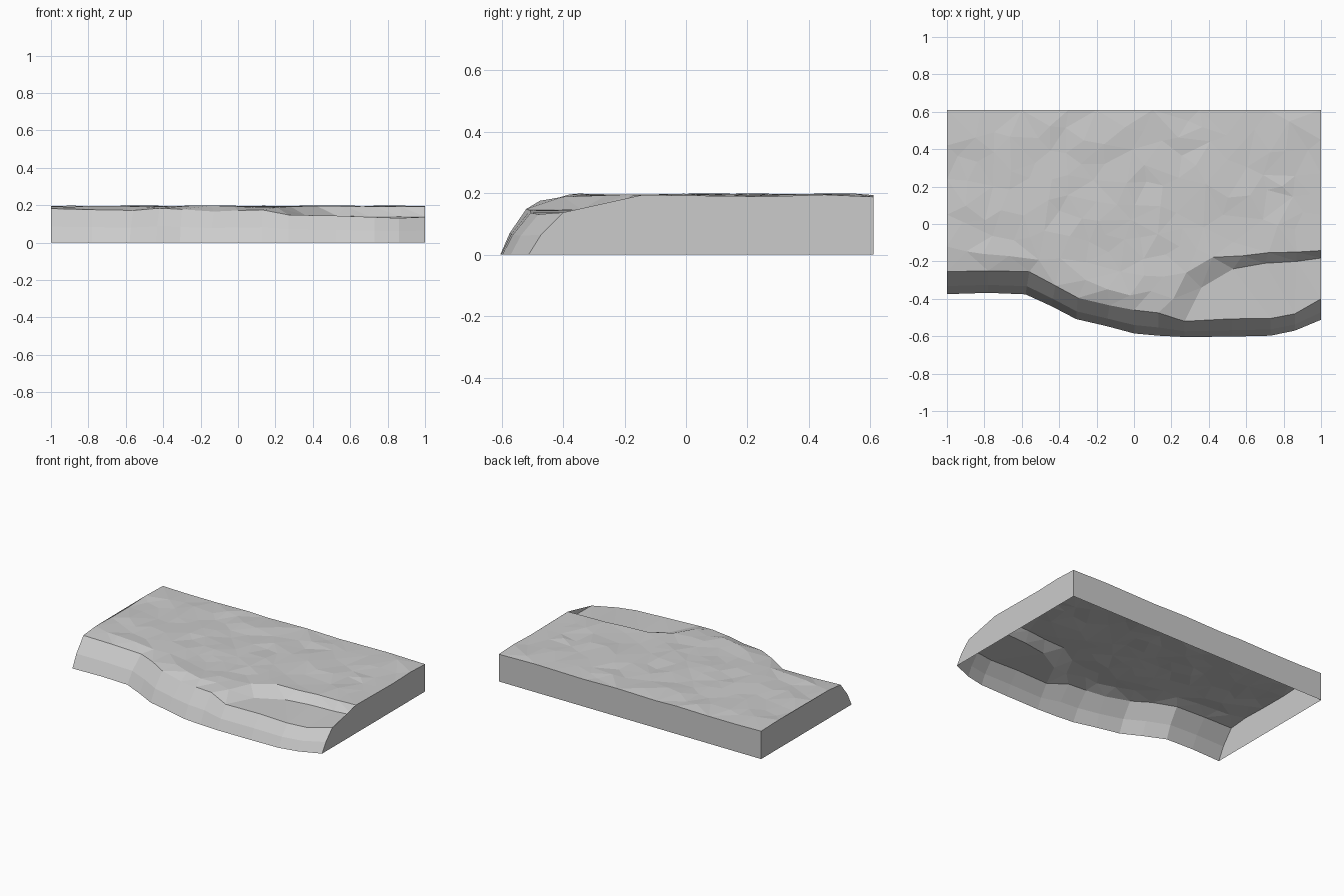
import bpy, bmesh, random
from mathutils import Vector
from mathutils.geometry import delaunay_2d_cdt

random.seed(7)
cube = bpy.data.objects.get("Cube")
if cube:
    bpy.data.objects.remove(cube, do_unlink=True)

# Cliff rim (x, y, z) and foot (x, y), left to right along the front
RIM = [(-1, -.255, .182), (-.78, -.25, .176), (-.56, -.255, .172), (-.42, -.33, .184),
       (-.3, -.395, .178), (-.13, -.435, .166), (0, -.46, .172), (.13, -.475, .175),
       (.27, -.52, .148), (.52, -.507, .144), (.73, -.505, .136), (.86, -.48, .131), (1, -.4, .137)]
FOOT = [(-1, -.375), (-.78, -.368), (-.58, -.376), (-.44, -.44), (-.31, -.508), (-.15, -.545),
        (0, -.585), (.13, -.597), (.27, -.604), (.52, -.602), (.73, -.597), (.86, -.57), (1, -.512)]
# Upper and lower edges of the bank above the front ledge
BANK_TOP = [(.21, -.4, .188), (.28, -.26, .193), (.42, -.178, .196), (.58, -.17, .194),
            (.72, -.153, .194), (.87, -.15, .193), (1, -.142, .194)]
BANK_FOOT = [(.36, -.34, .147), (.53, -.24, .142), (.7, -.21, .14), (.87, -.2, .139), (1, -.182, .139)]
BACK = .61


def rim_y(x):
    """Front limit of the high ground at x."""
    for a, b in zip(RIM, RIM[1:]):
        if a[0] <= x <= b[0]:
            return a[1] + (b[1] - a[1]) * (x - a[0]) / (b[0] - a[0])


def ground(x, y):
    """Gently uneven height of the high ground."""
    return (x, y, .193 + random.uniform(-.006, .006))


# Outline of the top surface, counter-clockwise
right = [ground(1, y) for y in (.05, .27, .45)]
back = [ground(x, BACK) for x in (1, .72, .6, .35, .1, -.2, -.35, -.6, -.82, -1)]
left = [ground(-1, y) for y in (.42, .24, .05, -.12)]
outline = RIM + [BANK_FOOT[-1], BANK_TOP[-1]] + right + back + left
points = outline + BANK_TOP[:-1] + BANK_FOOT[:-1]
index = {p: i for i, p in enumerate(points)}


def chain(path):
    return [(index[a], index[b]) for a, b in zip(path, path[1:])]


edges = chain(outline + outline[:1]) + chain([RIM[7]] + BANK_TOP) + chain([RIM[8]] + BANK_FOOT)

# Scattered points that break up the high ground
tries = 0
while len(points) < 150 and tries < 5000:
    tries += 1
    x, y = random.uniform(-.95, .95), random.uniform(-.42, .56)
    limit = rim_y(x) + .06 if x < .15 else (-.35 + (x - .15) * .8 if x < .42 else -.1)
    if y > limit and all((p[0] - x) ** 2 + (p[1] - y) ** 2 > .0065 for p in points):
        points.append(ground(x, y))

# Triangulated top surface
flat, _, faces, origin, _, _ = delaunay_2d_cdt([Vector(p[:2]) for p in points], edges, [], 1, 1e-5)
bm = bmesh.new()
verts = [bm.verts.new((co.x, co.y, points[src[0]][2])) for co, src in zip(flat, origin)]
for f in faces:
    bm.faces.new([verts[i] for i in f])
top = {src[0]: v for v, src in zip(verts, origin)}

# Rounded cliff face below the rim
rim = [top[i] for i in range(len(RIM))]
foot = [bm.verts.new((x, y, 0)) for x, y in FOOT]
middle = []
for r, f in zip(rim, foot):
    p = f.co.lerp(r.co, .36)
    p.z = r.co.z * .47
    middle.append(bm.verts.new(p))
for low, high in ((foot, middle), (middle, rim)):
    for i in range(len(low) - 1):
        bm.faces.new((low[i], low[i + 1], high[i + 1], high[i]))

# Side and back walls; the underside stays open
corner_r = bm.verts.new((1, BACK, 0))
corner_l = bm.verts.new((-1, BACK, 0))


def border(test):
    return [top[i] for i, p in enumerate(outline) if test(p)]


side_r = border(lambda p: p[0] == 1)
side_l = border(lambda p: p[0] == -1)
side_l = side_l[1:] + side_l[:1]
bm.faces.new([foot[-1], corner_r] + side_r[::-1] + [middle[-1]])
bm.faces.new([corner_r, corner_l] + border(lambda p: p[1] == BACK)[::-1])
bm.faces.new([corner_l, foot[0], middle[0]] + side_l[::-1])
bmesh.ops.triangulate(bm, faces=[f for f in bm.faces if len(f.verts) > 4])

mesh = bpy.data.meshes.new("cliff_ground")
bm.to_mesh(mesh)
bm.free()
ground_block = bpy.data.objects.new("cliff_ground", mesh)
bpy.context.collection.objects.link(ground_block)

# Plain stone colour
stone = bpy.data.materials.new("stone_grey")
stone.use_nodes = True
colour = (.6, .6, .6, 1)
stone.diffuse_color = colour
stone.node_tree.nodes["Principled BSDF"].inputs["Base Color"].default_value = colour
mesh.materials.append(stone)
